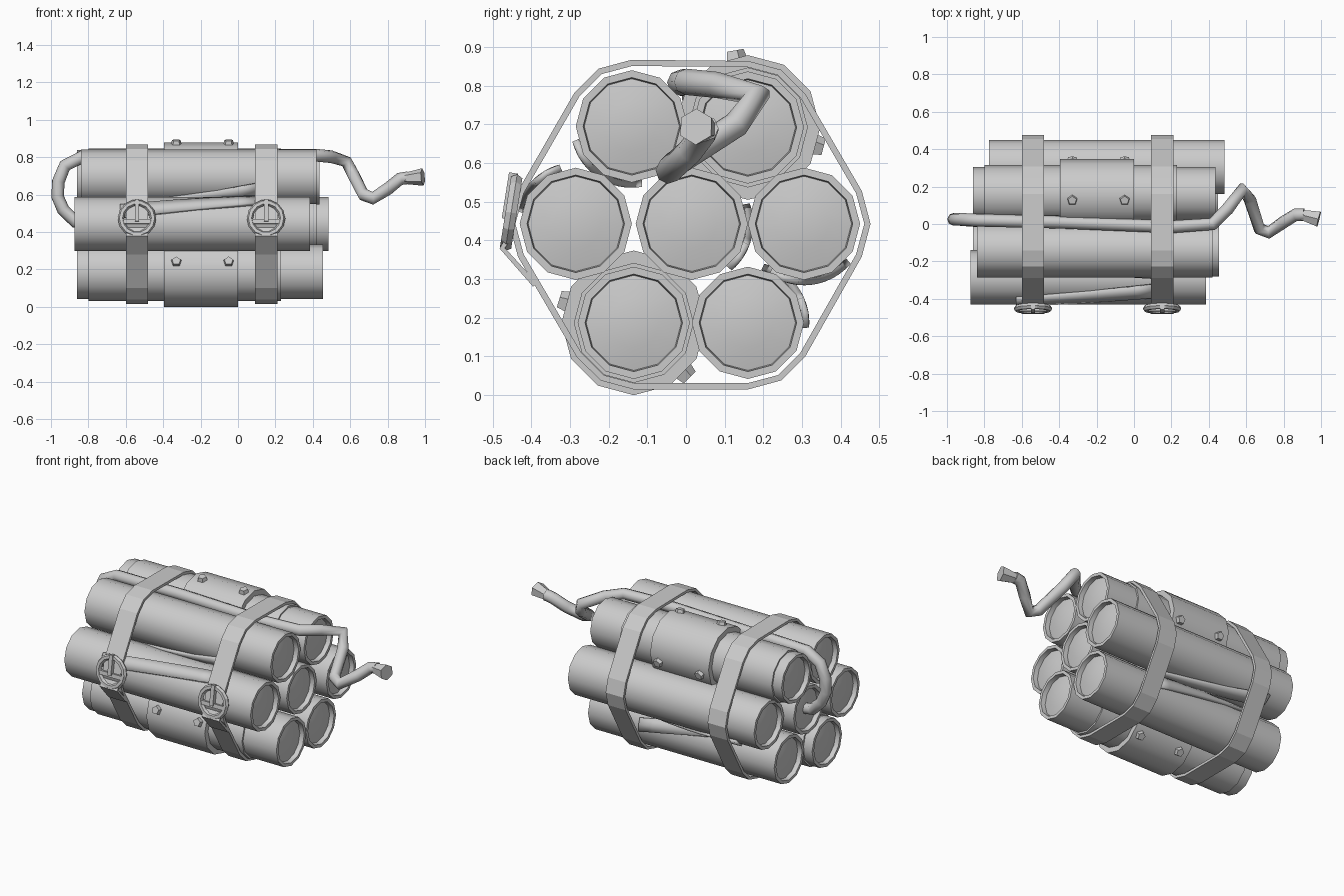
import bpy, bmesh, math
from mathutils import Vector, Matrix, geometry

if "Cube" in bpy.data.objects:
    bpy.data.objects.remove(bpy.data.objects["Cube"])

R = 0.145


def make(name, verts, faces, smooth=True, thickness=0, recalc=True):
    me = bpy.data.meshes.new(name)
    me.from_pydata(verts, [], faces)
    if recalc:
        bm = bmesh.new()
        bm.from_mesh(me)
        bmesh.ops.remove_doubles(bm, verts=bm.verts, dist=1e-5)
        bmesh.ops.recalc_face_normals(bm, faces=bm.faces)
        bm.to_mesh(me)
        bm.free()
    ob = bpy.data.objects.new(name, me)
    bpy.context.collection.objects.link(ob)
    if thickness:
        m = ob.modifiers.new("thickness", 'SOLIDIFY')
        m.thickness, m.offset = thickness, 0
    if smooth:
        bpy.ops.object.select_all(action='DESELECT')
        ob.select_set(True)
        bpy.context.view_layer.objects.active = ob
        bpy.ops.object.shade_smooth_by_angle(angle=math.radians(40))
    return ob


def polar(y, z, r, deg):
    a = math.radians(deg)
    return y + r * math.cos(a), z + r * math.sin(a)


def lathe(name, profile, y, z, n=12):
    """Revolve (x, radius) points around an axis parallel to x."""
    verts = [(x, *polar(y, z, r, 360 * i / n)) for x, r in profile for i in range(n)]
    faces = [(j * n + i, j * n + (i + 1) % n, (j + 1) * n + (i + 1) % n, (j + 1) * n + i)
             for j in range(len(profile) - 1) for i in range(n)]
    return make(name, verts, faces)


def sleeve(name, x0, x1, r, y, z):
    r0 = R - 0.005
    lathe(name, [(x0, r0), (x0, r), (x1, r), (x1, r0), (x0, r0)], y, z)


# Seven sticks: name -> (y, z, left end, right end)
sticks = {
    "top_front": (-0.14, 0.695, -0.84, 0.42),
    "top_back": (0.16, 0.692, -0.86, 0.435),
    "middle_front": (-0.285, 0.443, -0.875, 0.385),
    "centre": (0.015, 0.443, -0.84, 0.42),
    "middle_back": (0.305, 0.443, -0.775, 0.485),
    "bottom_front": (-0.135, 0.187, -0.86, 0.455),
    "bottom_back": (0.16, 0.187, -0.81, 0.45),
}
for key, (y, z, a, b) in sticks.items():
    half = [(0.012, 0), (0.016, 0.065), (0.028, 0.123), (0, 0.126), (0, R)]
    prof = [(a + d, r) for d, r in half] + [(b - d, r) for d, r in reversed(half)]
    lathe(key + "_stick", prof, y, z)


# Reinforcing sleeves with five-sided bolts
def bolt(name, x, y, z, deg, r):
    a = math.radians(deg)
    axis = Vector((0, math.cos(a), math.sin(a)))
    bm = bmesh.new()
    bmesh.ops.create_cone(bm, cap_ends=True, segments=5, radius1=0.031, radius2=0.024, depth=0.03)
    rot = axis.to_track_quat('Z', 'Y').to_matrix().to_4x4()
    pos = Vector((x, y, z)) + axis * r
    bm.transform(Matrix.Translation(pos) @ rot)
    me = bpy.data.meshes.new(name)
    bm.to_mesh(me)
    bm.free()
    bpy.context.collection.objects.link(bpy.data.objects.new(name, me))


for key, angles, x0, x1 in (("top_back", (100, -15), -0.80, 0.23),
                            ("bottom_front", (163, -45), -0.80, 0.23)):
    y, z = sticks[key][:2]
    sleeve(key + "_wrapper", x0, x1, 0.155, y, z)
    sleeve(key + "_sleeve", -0.395, 0.0, 0.187, y, z)
    for deg in angles:
        for x in (-0.33, -0.05):
            bolt(key + "_bolt", x, y, z, deg, 0.187)

# Loose paper seams spiralling along the sticks
for key, start, end in (("top_front", 250, 194), ("middle_front", 138, 105),
                        ("bottom_back", 45, -5), ("centre", 350, 310), ("middle_back", 290, 235)):
    y, z = sticks[key][:2]
    n = 8
    verts = [(-0.63 + 0.73 * i / n, *polar(y, z, 0.15, start + (end - start) * i / n + 15 * k))
             for i in range(n + 1) for k in range(3)]
    faces = [(3 * i + k, 3 * i + k + 1, 3 * i + k + 4, 3 * i + k + 3)
             for i in range(n) for k in range(2)]
    make(key + "_paper_seam", verts, faces, thickness=0.018)

# Two belts: hull around the sticks, with ring buckles and loose ends
pts = [Vector(polar(y, z, 0.164, 30 * i))
       for key, (y, z, a, b) in sticks.items() if key != "centre" for i in range(12)]
loop = [pts[i] for i in geometry.convex_hull_2d(pts)]
for side, cx in (("left", -0.54), ("right", 0.15)):
    n = len(loop)
    verts = [(cx + s, p.x, p.y) for s in (-0.06, 0.06) for p in loop]
    faces = [(i, (i + 1) % n, n + (i + 1) % n, n + i) for i in range(n)]
    make(side + "_belt", verts, faces, smooth=False, thickness=0.016)

    tail = [(-0.39, 0.285), (-0.475, 0.38), (-0.45, 0.42)]
    verts = [(cx + s, y, z) for s in (-0.06, 0.06) for y, z in tail]
    make(side + "_belt_tail", verts, [(0, 1, 4, 3), (1, 2, 5, 4)], smooth=False, thickness=0.014)

    tilt = math.radians(90 - 9)
    bpy.ops.mesh.primitive_torus_add(major_segments=14, minor_segments=6, major_radius=0.086,
                                     minor_radius=0.017, location=(cx, -0.452, 0.472),
                                     rotation=(tilt, 0, 0))
    bpy.context.object.name = side + "_buckle_ring"
    bpy.ops.mesh.primitive_cube_add(size=1, location=(cx, -0.455, 0.515), rotation=(tilt, 0, 0))
    ob = bpy.context.object
    ob.name, ob.scale = side + "_buckle_prong", (0.024, 0.12, 0.024)
    bpy.ops.mesh.primitive_cube_add(size=1, location=(cx, -0.455, 0.455), rotation=(tilt, 0, 0))
    ob = bpy.context.object
    ob.name, ob.scale = side + "_buckle_bar", (0.15, 0.024, 0.024)

# Fuse: from the centre stick, over the top and out to the right
path = [(-0.80, 0.015, 0.445), (-0.87, 0.02, 0.455), (-0.935, 0.025, 0.52), (-0.965, 0.025, 0.59),
        (-0.96, 0.025, 0.67), (-0.925, 0.025, 0.755), (-0.83, 0.02, 0.803), (-0.4, 0.01, 0.808),
        (0.2, -0.015, 0.808), (0.42, 0.0, 0.81), (0.5, 0.08, 0.802), (0.58, 0.185, 0.775),
        (0.62, 0.13, 0.70), (0.67, -0.025, 0.60), (0.72, -0.045, 0.58), (0.80, 0.01, 0.63),
        (0.865, 0.05, 0.683), (0.91, 0.05, 0.69)]
cu = bpy.data.curves.new("fuse", 'CURVE')
cu.dimensions = '3D'
cu.bevel_depth, cu.bevel_resolution, cu.use_fill_caps = 0.034, 2, True
sp = cu.splines.new('POLY')
sp.points.add(len(path) - 1)
for p, co in zip(sp.points, path):
    p.co = (*co, 1)
sp.use_smooth = True
bpy.context.collection.objects.link(bpy.data.objects.new("fuse", cu))

# Flared fuse tip
d = Vector((0.1, -0.025, 0.008))
bpy.ops.mesh.primitive_cone_add(vertices=6, radius1=0.03, radius2=0.047, depth=0.10,
                                location=(0.94, 0.038, 0.69),
                                rotation=d.to_track_quat('Z', 'Y').to_euler())
bpy.context.object.name = "fuse_tip"
